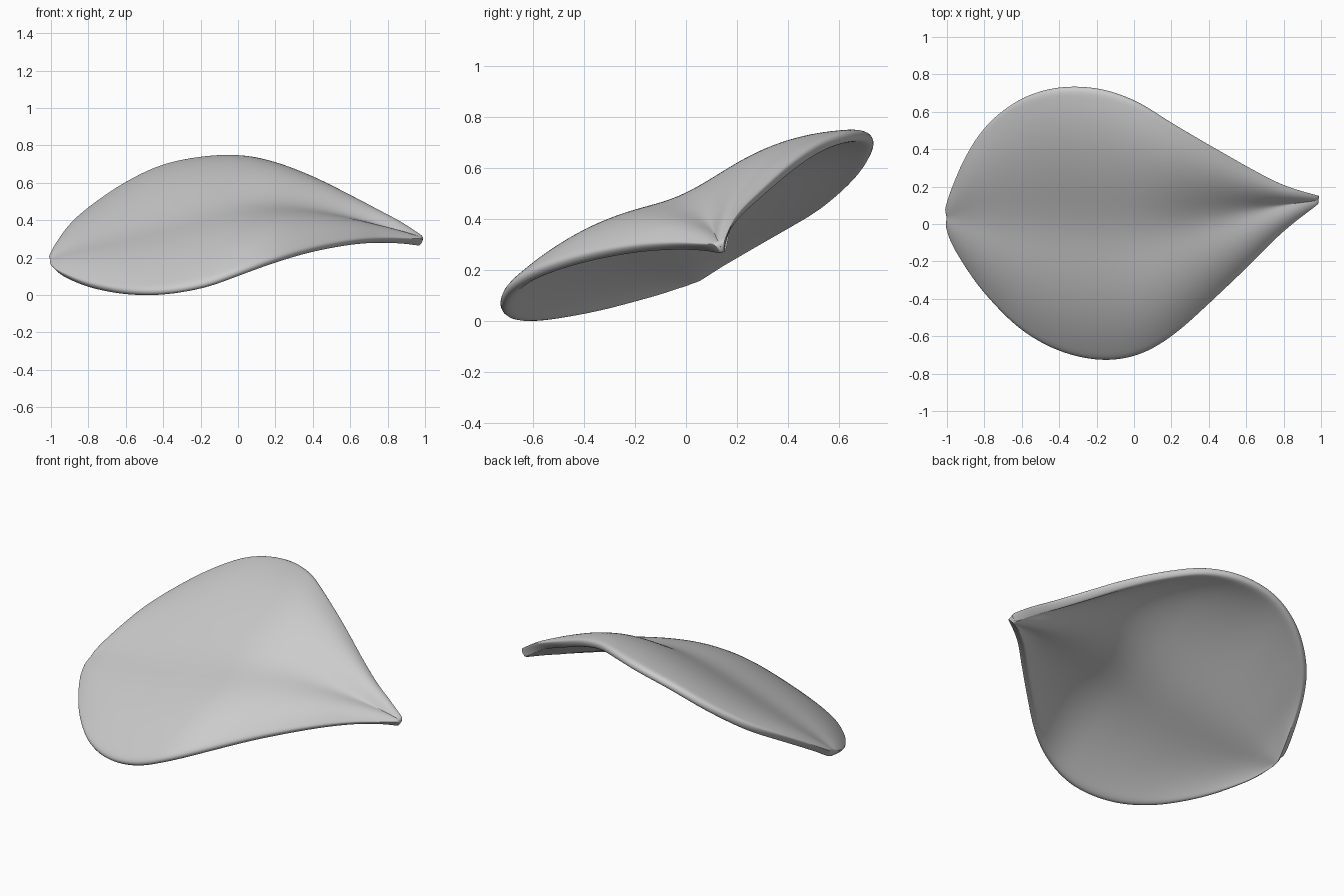
import bpy
import bmesh
import math

# Leaf stations: x, front edge (y, z), midrib (y, z), back edge (y, z), bulge of each half
STATIONS = [
    (-0.995, 0.01, 0.160, 0.04, 0.172, 0.07, 0.184, 0.000),
    (-0.96, -0.10, 0.120, 0.045, 0.190, 0.19, 0.255, 0.012),
    (-0.88, -0.24, 0.078, 0.04, 0.222, 0.385, 0.368, 0.026),
    (-0.77, -0.39, 0.040, 0.03, 0.255, 0.545, 0.465, 0.038),
    (-0.60, -0.56, 0.010, 0.015, 0.302, 0.673, 0.582, 0.048),
    (-0.40, -0.675, 0.008, 0.0, 0.355, 0.733, 0.678, 0.058),
    (-0.18, -0.725, 0.045, -0.015, 0.410, 0.725, 0.721, 0.065),
    (0.02, -0.698, 0.115, -0.015, 0.446, 0.655, 0.724, 0.069),
    (0.20, -0.595, 0.178, 0.01, 0.455, 0.542, 0.683, 0.069),
    (0.40, -0.415, 0.236, 0.05, 0.430, 0.422, 0.602, 0.062),
    (0.60, -0.22, 0.274, 0.085, 0.382, 0.303, 0.498, 0.052),
    (0.75, -0.065, 0.287, 0.11, 0.342, 0.22, 0.422, 0.036),
    (0.87, 0.04, 0.287, 0.125, 0.315, 0.175, 0.362, 0.018),
    (0.985, 0.125, 0.282, 0.137, 0.284, 0.149, 0.287, 0.000),
]
STEPS = 3       # rows between stations
HALF = 9        # columns per half
THICK = 0.05


def spline(a, b, c, d, t):
    return tuple(0.5 * (2 * q + (r - p) * t + (2 * p - 5 * q + 4 * r - s) * t * t
                        + (3 * q - p - 3 * r + s) * t ** 3)
                 for p, q, r, s in zip(a, b, c, d))


def smooth_rows(rows):
    n = len(rows)
    out = []
    for i in range(n - 1):
        pts = [rows[max(0, min(n - 1, i + k))] for k in (-1, 0, 1, 2)]
        out += [spline(*pts, j / STEPS) for j in range(STEPS)]
    return out + [rows[-1]]


def cross_section(row):
    # Both halves arch up and curl down towards the rim
    x, yf, zf, ym, zm, yb, zb, bulge = row
    pts = []
    for k in range(-HALF, HALF + 1):
        t = math.sin(abs(k) / HALF * math.pi / 2) * 0.4 + abs(k) / HALF * 0.6
        ye, ze = (yf, zf) if k < 0 else (yb, zb)
        arch = 0.75 * 4 * t * (1 - t) + 0.25 * 6.75 * t * t * (1 - t)
        pts.append((x, ym + (ye - ym) * t, zm + (ze - zm) * t + bulge * arch))
    # Soften the crease along the midrib
    for _ in range(2):
        pts = [pts[0]] + [tuple((a + 2 * b + c) / 4 for a, b, c in zip(*tri))
                          for tri in zip(pts, pts[1:], pts[2:])] + [pts[-1]]
    return pts


# Middle surface of the leaf
bm = bmesh.new()
grid = [[bm.verts.new(p) for p in cross_section(r)] for r in smooth_rows(STATIONS)]
for a, b in zip(grid, grid[1:]):
    for k in range(len(a) - 1):
        bm.faces.new((a[k], b[k], b[k + 1], a[k + 1]))
bm.normal_update()
mesh = bpy.data.meshes.new("leaf_blade")
bm.to_mesh(mesh)
bm.free()
leaf = bpy.data.objects.new("leaf_blade", mesh)
bpy.context.collection.objects.link(leaf)

# Thickness with a rounded rim
shell = leaf.modifiers.new("thickness", "SOLIDIFY")
shell.thickness = THICK
shell.offset = 0
rounding = leaf.modifiers.new("rounding", "SUBSURF")
rounding.levels = rounding.render_levels = 2
for poly in mesh.polygons:
    poly.use_smooth = True
